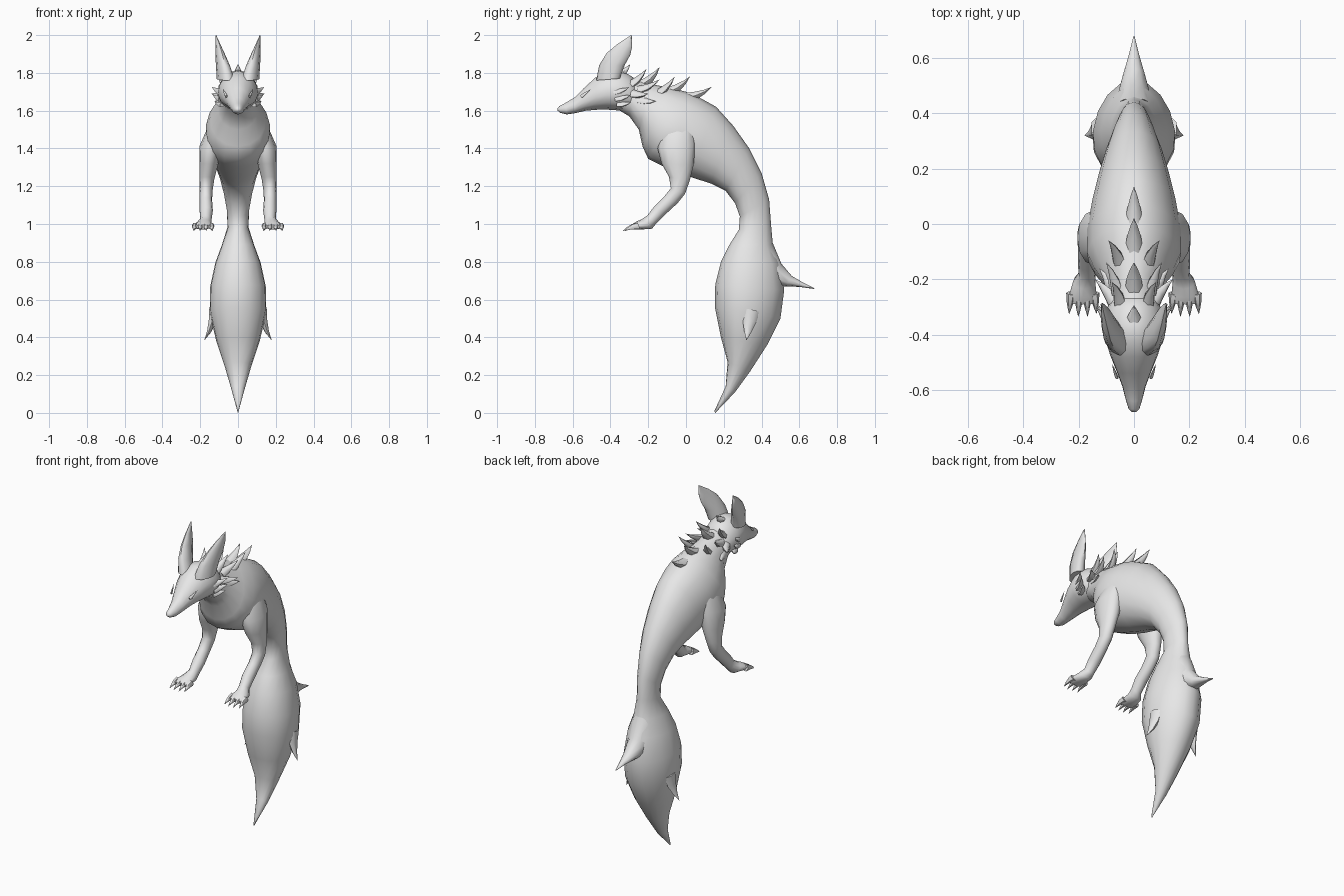
import bpy, bmesh, math
from mathutils import Vector

fur = bpy.data.materials.new("grey_fur")
fur.diffuse_color = (0.8, 0.8, 0.8, 1)


def finish(name, bm, mirror=False, angle=60):
    bmesh.ops.recalc_face_normals(bm, faces=bm.faces)
    me = bpy.data.meshes.new(name)
    bm.to_mesh(me)
    bm.free()
    me.materials.append(fur)
    ob = bpy.data.objects.new(name, me)
    bpy.context.collection.objects.link(ob)
    if mirror:
        ob.modifiers.new("mirror", 'MIRROR').use_mirror_merge = False
    bpy.ops.object.select_all(action='DESELECT')
    ob.select_set(True)
    bpy.context.view_layer.objects.active = ob
    bpy.ops.object.shade_smooth_by_angle(angle=math.radians(angle))
    return ob


def skin(bm, rings):
    """Bridge rings of points into a closed tube."""
    rows = [[bm.verts.new(p) for p in r] for r in rings]
    n = len(rows[0])
    for r, s in zip(rows, rows[1:]):
        for i in range(n):
            j = (i + 1) % n
            bm.faces.new((r[i], r[j], s[j], s[i]))
    bm.faces.new(rows[0])
    bm.faces.new(rows[-1])


def loft(name, stations, n=14, egg=0.12, mirror=False):
    """Each station: two opposite section points (x y z, x y z) and half width in x."""
    rings = []
    for *p, w in stations:
        a, b = Vector(p[:3]), Vector(p[3:])
        c, h = (a + b) / 2, (a - b) / 2
        ring = []
        for i in range(n):
            t = 2 * math.pi * i / n
            side = w * math.sin(t) * (1 - egg * math.cos(t))
            ring.append(c + h * math.cos(t) + Vector((side, 0, 0)))
        rings.append(ring)
    bm = bmesh.new()
    skin(bm, rings)
    return finish(name, bm, mirror)


def centred(rows, x=0):
    return [(x, a, b, x, c, d, w) for a, b, c, d, w in rows]


def spikes(name, items, out=None, mirror=False, bend=0.15):
    """Curved pointed tufts: base, tip, half width, half thickness."""
    bm = bmesh.new()
    for base, tip, w, h in items:
        base, tip = Vector(base), Vector(tip)
        d = tip - base
        o = Vector(out) if out else Vector((base.x * 6, 0, 0.5))
        s = d.cross(o).normalized()
        t = s.cross(d).normalized()
        rings = []
        for f, k in ((0, 1), (0.35, 0.8), (0.7, 0.42), (1, 0.02)):
            c = base + d * f - t * bend * d.length * math.sin(math.pi * f) * 0.5
            rings.append([c + (s * w * math.cos(a) + t * h * math.sin(a)) * k
                          for a in (math.pi * i / 3 for i in range(6))])
        skin(bm, rings)
    return finish(name, bm, mirror)


# neck, torso and hanging tail as one sweep
loft("body_and_tail", centred([
    (-0.38, 1.79, -0.40, 1.63, .08), (-0.28, 1.77, -0.30, 1.57, .085),
    (-0.18, 1.74, -0.25, 1.50, .105), (-0.08, 1.72, -0.23, 1.41, .145),
    (0.00, 1.70, -0.20, 1.345, .17), (0.07, 1.67, -0.11, 1.30, .17),
    (0.16, 1.62, 0.02, 1.25, .15), (0.25, 1.52, 0.13, 1.215, .125),
    (0.335, 1.40, 0.21, 1.175, .10), (0.40, 1.27, 0.26, 1.11, .077),
    (0.44, 1.13, 0.285, 1.04, .06), (0.45, 1.00, 0.28, 0.97, .055),
    (0.46, 0.89, 0.23, 0.89, .085), (0.50, 0.79, 0.185, 0.80, .12),
    (0.52, 0.65, 0.155, 0.68, .148), (0.50, 0.50, 0.153, 0.56, .15),
    (0.43, 0.36, 0.185, 0.40, .115), (0.34, 0.22, 0.22, 0.27, .07),
    (0.26, 0.11, 0.21, 0.14, .035), (0.155, 0.0, 0.15, 0.01, .002)]), n=16)

# head with long muzzle
loft("head", centred([
    (-.27, 1.77, -.25, 1.61, .07), (-.31, 1.795, -.29, 1.60, .095),
    (-.36, 1.815, -.34, 1.60, .108), (-.42, 1.81, -.41, 1.605, .105),
    (-.48, 1.775, -.47, 1.605, .086), (-.54, 1.72, -.53, 1.60, .062),
    (-.59, 1.67, -.585, 1.587, .042), (-.64, 1.64, -.63, 1.58, .03),
    (-.67, 1.625, -.665, 1.588, .02), (-.68, 1.612, -.68, 1.60, .008)]))

# tall ears, front edge to back edge
loft("ears", [
    (.05, -.475, 1.76, .08, -.35, 1.77, .045), (.068, -.46, 1.84, .092, -.325, 1.84, .035),
    (.085, -.42, 1.905, .105, -.295, 1.895, .023), (.10, -.36, 1.955, .113, -.285, 1.94, .012),
    (.116, -.29, 2.0, .116, -.286, 1.995, .002)], n=10, egg=0, mirror=True)

# slanted closed eyelids
spikes("eyelids", [((.062, -.555, 1.675), (.079, -.505, 1.712), .010, .006)],
       out=(1, -.3, .4), mirror=True, bend=0)

# front legs and paws
legs = [(.12, .05, 1.50, -.14, 1.48, .05), (.145, .05, 1.42, -.15, 1.40, .06),
        (.155, .04, 1.31, -.13, 1.32, .05), (.165, .02, 1.23, -.09, 1.25, .04),
        (.17, -.005, 1.16, -.08, 1.19, .035), (.17, -.045, 1.11, -.12, 1.14, .033),
        (.168, -.11, 1.05, -.17, 1.09, .035), (.17, -.16, 1.00, -.205, 1.045, .03),
        (.18, -.18, .975, -.235, 1.025, .04), (.185, -.25, .97, -.265, 1.012, .05),
        (.185, -.285, .972, -.29, .995, .045)]
loft("front_legs", [(x, a, b, x, c, d, w) for x, a, b, c, d, w in legs],
     n=12, egg=0, mirror=True)
spikes("toes_and_claws", [((x, -.25, .99), (x + (x - .185) * .15, -.34 + abs(x - .185) * .35, .963), .017, .02)
                          for x in (.142, .17, .199, .228)], out=(0, 0, 1), mirror=True, bend=-.15)

# raised tufts along the spine
spikes("spine_tufts", [((0, y, z), (0, ty, tz), .032, .03) for y, z, ty, tz in (
    (.00, 1.67, .135, 1.725), (-.09, 1.70, .02, 1.78), (-.23, 1.74, -.14, 1.83),
    (-.37, 1.78, -.295, 1.845))], out=(0, -.3, 1))

# paired tufts on the neck sides
spikes("neck_tufts", [
    ((.05, -.15, 1.69), (.092, -.06, 1.78), .028, .02),
    ((.06, -.25, 1.71), (.10, -.14, 1.765), .026, .02),
    ((.05, -.29, 1.74), (.08, -.21, 1.82), .026, .02),
    ((.075, -.25, 1.66), (.125, -.16, 1.65), .028, .02),
    ((.075, -.28, 1.69), (.14, -.20, 1.69), .028, .02)], mirror=True)

# cheek fur
spikes("cheek_tufts", [
    ((.09, -.38, 1.70), (.138, -.30, 1.725), .022, .014),
    ((.09, -.37, 1.665), (.135, -.29, 1.685), .022, .014),
    ((.08, -.36, 1.635), (.122, -.29, 1.645), .022, .014)], mirror=True)

# pointed fur flaring off the tail
loft("tail_back_tuft", centred([
    (.455, .91, .40, .72, .07), (.505, .79, .46, .67, .058), (.56, .725, .53, .67, .04),
    (.62, .69, .60, .667, .02), (.68, .66, .677, .656, .002)]), n=10)
spikes("tail_side_tufts", [((.13, .345, .54), (.178, .32, .385), .045, .028)],
       out=(1, 0, 0), mirror=True)
